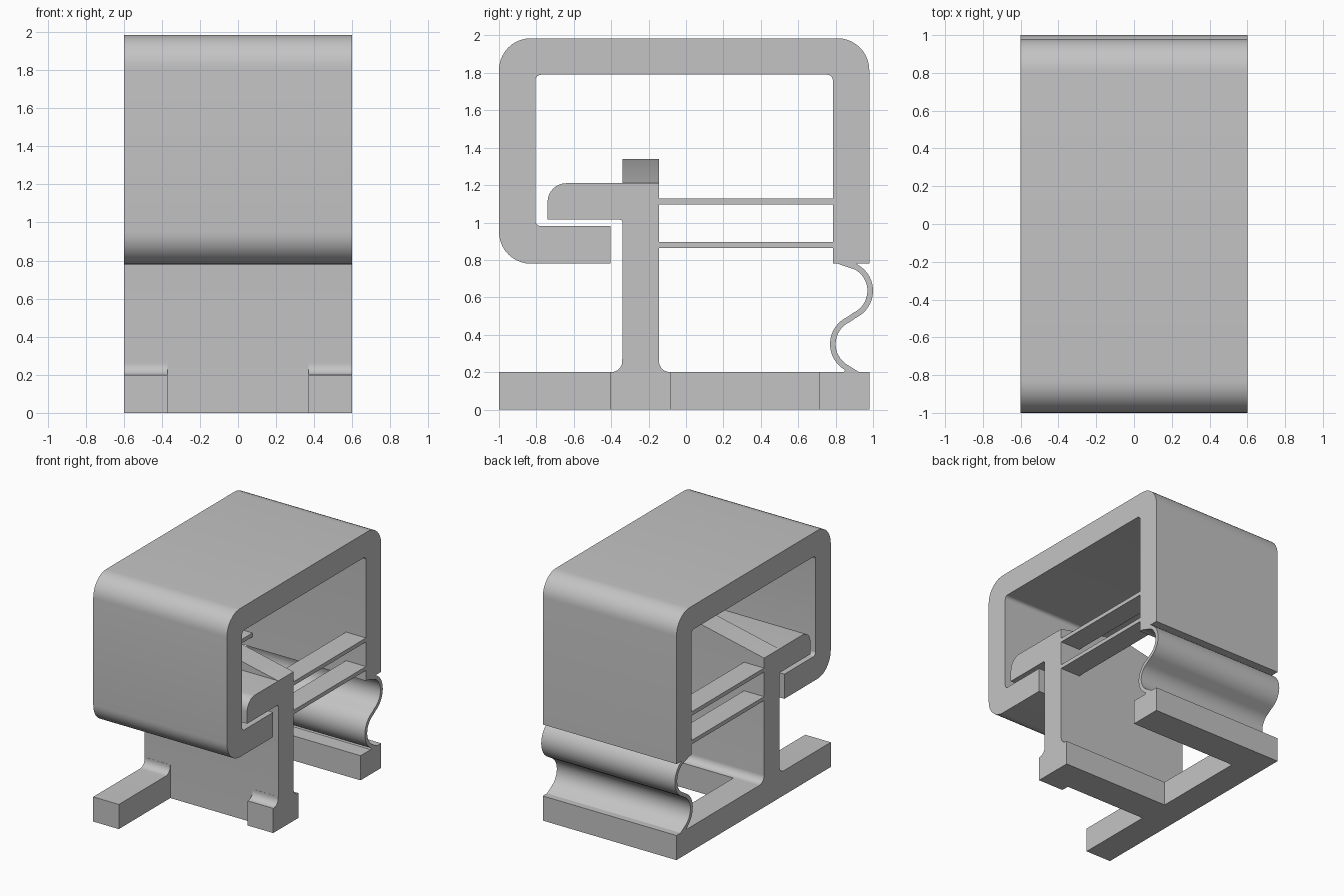
import bpy, bmesh, math
from mathutils import Vector

if "Cube" in bpy.data.objects:
    bpy.data.objects.remove(bpy.data.objects["Cube"])

grey = bpy.data.materials.new("plain grey")
grey.diffuse_color = (0.55, 0.55, 0.55, 1)
grey.use_nodes = True
grey.node_tree.nodes["Principled BSDF"].inputs["Base Color"].default_value = grey.diffuse_color


def rounded(corners, steps=10):
    """Expand (a, b, radius) right-angle corners into an outline with arcs."""
    out = []
    n = len(corners)
    for i, (a, b, r) in enumerate(corners):
        p = Vector((a, b))
        if r == 0:
            out.append(p)
            continue
        u = (Vector(corners[i - 1][:2]) - p).normalized()
        v = (Vector(corners[(i + 1) % n][:2]) - p).normalized()
        c = p + (u + v) * r
        for k in range(steps + 1):
            t = math.pi / 2 * k / steps
            out.append(c - v * r * math.cos(t) - u * r * math.sin(t))
    return out


def prism(name, outline, lo, hi, axis="x"):
    """Extrude an outline: (y, z) along x, or (x, z) along y."""
    bm = bmesh.new()
    if axis == "x":
        verts = [bm.verts.new((lo, p[0], p[1])) for p in outline]
        move = (hi - lo, 0, 0)
    else:
        verts = [bm.verts.new((p[0], lo, p[1])) for p in outline]
        move = (0, hi - lo, 0)
    face = bm.faces.new(verts)
    ext = bmesh.ops.extrude_face_region(bm, geom=[face], use_keep_orig=True)
    new = [g for g in ext["geom"] if isinstance(g, bmesh.types.BMVert)]
    bmesh.ops.translate(bm, vec=move, verts=new)
    bmesh.ops.recalc_face_normals(bm, faces=bm.faces)
    mesh = bpy.data.meshes.new(name)
    bm.to_mesh(mesh)
    bm.free()
    mesh.materials.append(grey)
    ob = bpy.data.objects.new(name, mesh)
    bpy.context.collection.objects.link(ob)
    bpy.ops.object.select_all(action="DESELECT")
    ob.select_set(True)
    bpy.context.view_layer.objects.active = ob
    bpy.ops.object.shade_smooth_by_angle(angle=math.radians(30))
    return ob


def rect(y0, y1, z0, z1):
    return [(y0, z0), (y1, z0), (y1, z1), (y0, z1)]


W = 0.6      # half width
IN = 0.37    # inner edge of the side rails

# Hollow cap with a lip that catches under the hook
prism("cap", rounded([
    (0.98, 0.78, 0), (0.98, 1.985, 0.17), (-1.0, 1.985, 0.17), (-1.0, 0.78, 0.17),
    (-0.405, 0.78, 0), (-0.405, 0.98, 0), (-0.805, 0.98, 0.03),
    (-0.805, 1.79, 0.03), (0.785, 1.79, 0.03), (0.785, 0.78, 0)]), -W, W)

# Upright with hook and rear foot fillet
prism("upright_hook", rounded([
    (-0.34, 0, 0), (-0.08, 0, 0), (-0.08, 0.2, 0), (-0.145, 0.2, 0.06),
    (-0.145, 1.21, 0), (-0.74, 1.21, 0.1), (-0.74, 1.015, 0),
    (-0.34, 1.015, 0.015)]), -W, W)

# Shallow gabled ridge on top of the upright
prism("ridge", [(-W, 1.21), (W, 1.21), (0, 1.34)], -0.34, -0.145, "y")

# Base: front rail, short foot, rear rail and back bar


def foot(front):
    return rounded([(front, 0, 0), (-0.34, 0, 0), (-0.34, 0.27, 0),
                    (-0.341, 0.27, 0), (-0.341, 0.2, 0.058), (front, 0.2, 0)])


prism("front_rail", foot(-1.0), -W, -IN)
prism("front_foot", foot(-0.405), IN, W)
prism("rear_rail", rect(-0.08, 0.715, 0, 0.2), -W, -IN)
prism("back_bar", rect(0.715, 0.98, 0, 0.2), -W, W)

# Thin bridges at both ends of the width
for side, x0 in (("left", -W), ("right", W - 0.18)):
    for level, z in (("lower", 0.865), ("upper", 1.097)):
        prism(f"{side}_{level}_bridge", rect(-0.145, 0.785, z, z + 0.032), x0, x0 + 0.18)

# S-shaped spring hinge, flared where it meets the cap and base
T = 0.015
first, second = [], []
for k in range(17):
    a = math.radians(60 - 125 * k / 16)
    d = Vector((math.cos(a), math.sin(a)))
    c = Vector((0.84, 0.635))
    first.append(c + d * (0.145 + T))
    second.append(c + d * (0.145 - T))
for k in range(17):
    a = math.radians(115 + 125 * k / 16)
    d = Vector((math.cos(a), math.sin(a)))
    c = Vector((0.93, 0.35))
    first.append(c + d * (0.145 - T))
    second.append(c + d * (0.145 + T))
first = [Vector((0.91, 0.78))] + first + [Vector((0.925, 0.2))]
second = [Vector((0.81, 0.78))] + second + [Vector((0.845, 0.2))]
prism("spring_hinge", first + second[::-1], -W, W)
